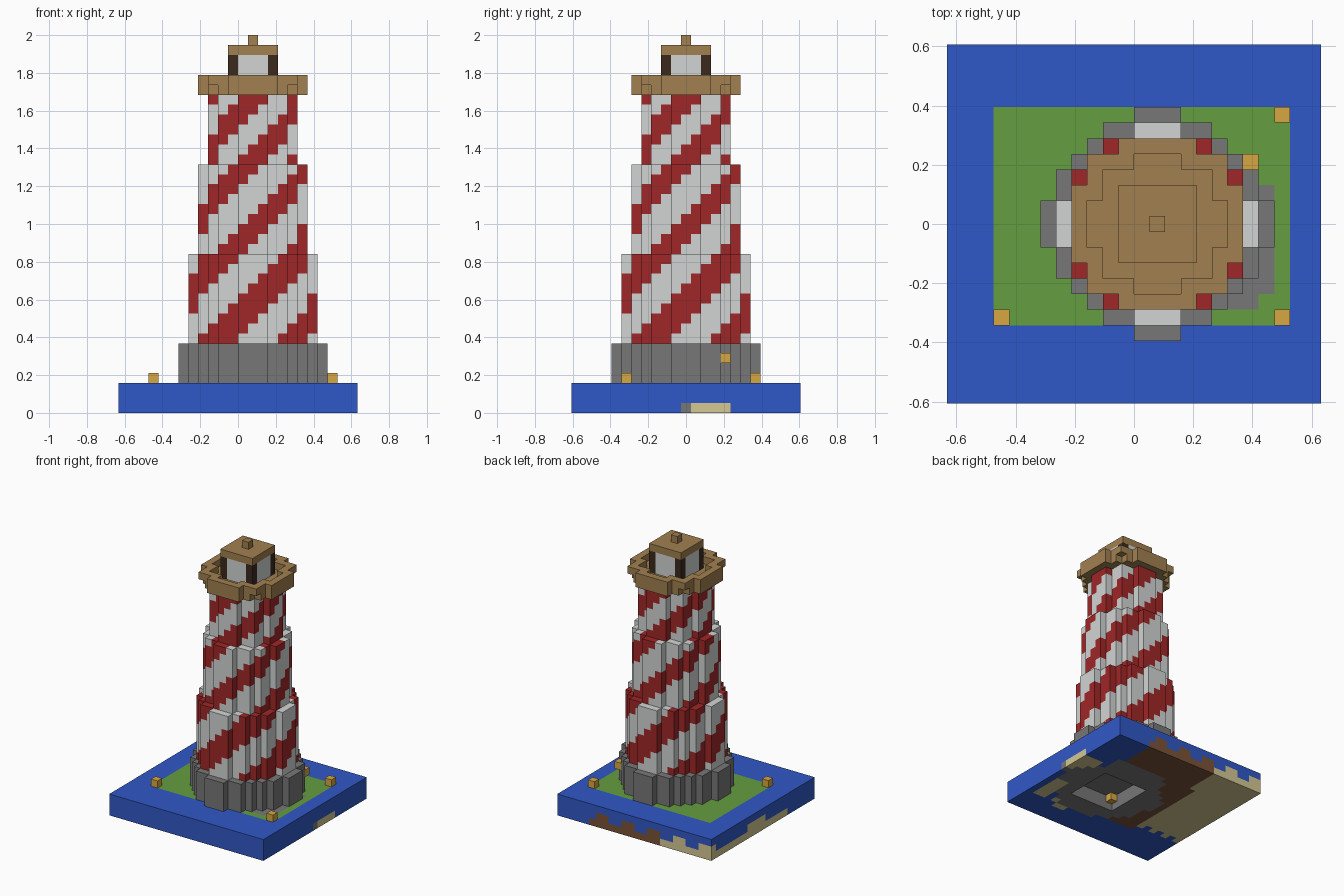
import bpy
import bmesh
import math

if "Cube" in bpy.data.objects:
    bpy.data.objects.remove(bpy.data.objects["Cube"])

V = 2 / 38      # block size
CX = 1          # column of blocks the tower is centred on


def material(name, r, g, b):
    m = bpy.data.materials.new(name)
    m.diffuse_color = (r, g, b, 1)
    m.use_nodes = True
    m.node_tree.nodes["Principled BSDF"].inputs["Base Color"].default_value = m.diffuse_color
    return m


NAMES = ["water_blue", "grass_green", "stone_grey", "sand", "dirt_brown",
         "tower_white", "stripe_red", "roof_tan", "lamp_gold", "frame_brown"]
COLOURS = [(.03, .098, .57), (.13, .34, .05), (.186, .186, .186),
           (.66, .58, .29), (.19, .085, .038), (.65, .665, .665),
           (.35, .02, .021), (.355, .215, .08), (.68, .39, .055),
           (.044, .023, .012)]
MATS = [material(n, *c) for n, c in zip(NAMES, COLOURS)]
WATER, GRASS, STONE, SAND, DIRT, WHITE, RED, TAN, GOLD, FRAME = range(10)


def build(name, cells):
    """Mesh the outer skin of a dict {(i, j, k): colour index}."""
    bm = bmesh.new()
    verts = {}

    def vert(p):
        if p not in verts:
            verts[p] = bm.verts.new((p[0] * V, (p[1] - .5) * V, p[2] * V))
        return verts[p]

    used = sorted(set(cells.values()))
    for cell, colour in cells.items():
        for axis in range(3):
            for side in (0, 1):
                near = list(cell)
                near[axis] += 2 * side - 1
                if tuple(near) in cells:
                    continue
                quad = []
                for a, b in ((0, 0), (1, 0), (1, 1), (0, 1)):
                    p = list(cell)
                    p[axis] += side
                    p[(axis + 1) % 3] += a
                    p[(axis + 2) % 3] += b
                    quad.append(vert(tuple(p)))
                if not side:
                    quad.reverse()
                bm.faces.new(quad).material_index = used.index(colour)
    mesh = bpy.data.meshes.new(name)
    bm.to_mesh(mesh)
    bm.free()
    for u in used:
        mesh.materials.append(MATS[u])
    ob = bpy.data.objects.new(name, mesh)
    bpy.context.collection.objects.link(ob)
    return ob


def disc(limit):
    """Block offsets of a round plan with squared radius limit."""
    return [(x, y) for x in range(-7, 8) for y in range(-7, 8)
            if x * x + y * y <= limit and abs(x) + abs(y) < 10]


def layers(plan, z0, z1, colour):
    rule = colour if callable(colour) else (lambda x, y, z: colour)
    return {(CX + x, y, z): rule(x, y, z)
            for x, y in plan for z in range(z0, z1)}


def stripes(period, reds):
    """Four stripes climbing one block per block walked around the ring."""
    def rule(x, y, z):
        if -y >= abs(x):
            step = x
        elif x >= abs(y):
            step = y
        elif y >= abs(x):
            step = -x
        else:
            step = -y
        return RED if (step - z) % period in reds else WHITE
    return rule


# Ground block: water, island, sea bed and the hollow underneath
BASE_PLAN = disc(50)


def seabed(i, j):
    x = i + .5
    wobble = 6 * math.sin(i * 1.3) + 6 * math.cos(j * 1.1)
    d = (x - 3.7) ** 2 + (j + .5) ** 2 - wobble
    if d < 50:
        return STONE
    if x > 9:
        return SAND if 1 <= j <= 4 or (-7 <= j <= -3 and i < 11) else WATER
    if (j >= 6 and -4 < x < 7) or (-5.5 < x < 3 and -7 < j < 7):
        return DIRT
    if x < -4 and j > -6 + (i % 2):
        return SAND
    return SAND if x > 4 and j < -6 and d < 66 else WATER


def ground(i, j, k):
    if k == 0:
        return seabed(i, j)
    if k == 1:
        if -12 < i < 11 and abs(j) < 11:
            return STONE
        wave = (i + 12) % 4 < 2 if j == 11 else (i == -12 and 0 <= j < 4)
        return seabed(i, j) if wave and i < 7 else WATER
    path = ((i == 8 and -4 <= j <= 2) or (i == 7 and -5 <= j <= 3)
            or (i == 6 and -5 <= j <= 4))
    if path or (i - CX, j) in BASE_PLAN:
        return STONE
    return GRASS if -9 <= i <= 9 and -6 <= j <= 7 else WATER


build("island_and_water",
      {(i, j, k): ground(i, j, k)
       for i in range(-12, 12) for j in range(-11, 12) for k in range(3)
       if not (k < 2 and 0 <= i <= 6 and -4 <= j <= 2)})

# Lamps on the island corners, by the door and in the hollow
for name, cell in (("lamp_front_left", (-9, -6, 3)),
                   ("lamp_front_right", (9, -6, 3)),
                   ("lamp_back_right", (9, 7, 3)),
                   ("wall_lamp", (7, 4, 5)),
                   ("cellar_lamp", (0, -4, 1))):
    build(name, {cell: GOLD})

# Stone footing and the three striped tiers
build("stone_footing", layers(BASE_PLAN, 3, 7, STONE))
for name, limit, z0, z1, period, reds in (
        ("lower_tier", 37, 7, 16, 8, (4, 5, 6, 7)),
        ("middle_tier", 26, 16, 25, 7, (2, 3, 4)),
        ("upper_tier", 18, 25, 32, 6, (4, 5, 0))):
    build(name, layers(disc(limit), z0, z1, stripes(period, reds)))

# Gallery: floor with a raised parapet
gallery = layers(disc(29), 32, 33, TAN)
inner = set(disc(18))
gallery.update(layers([p for p in disc(32) if p not in inner], 33, 34, TAN))
build("gallery", gallery)

# Lantern room with dark corner posts, roof and finial
square = [(x, y) for x in range(-2, 3) for y in range(-2, 3)]
build("lantern_room", layers(
    square, 33, 36,
    lambda x, y, z: FRAME if abs(x) == 2 and abs(y) == 2 else WHITE))
build("lantern_roof", layers(square, 36, 37, TAN))
build("roof_finial", layers([(0, 0)], 37, 38, TAN))
